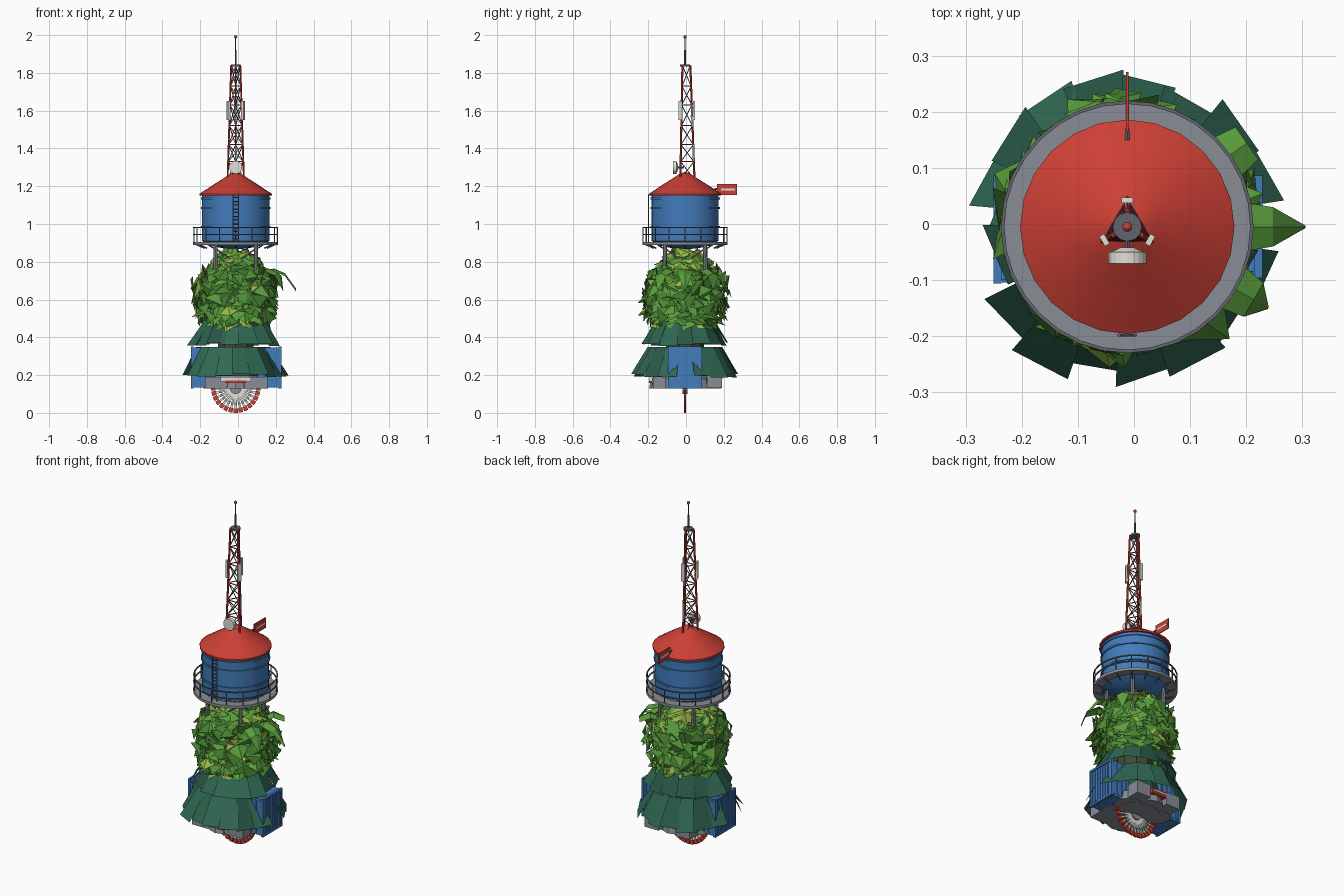
import bpy, bmesh, math, random
from math import sin, cos, pi, radians
from mathutils import Matrix, Vector

if "Cube" in bpy.data.objects:
    bpy.data.objects.remove(bpy.data.objects["Cube"])

random.seed(7)
CX, CY = -0.012, -0.005
AXIS = Vector((CX, CY, 0))
COL = dict(blue=(.055, .2, .5), red=(.6, .05, .035), white=(.75, .74, .68), steel=(.12, .13, .15),
           grey=(.25, .27, .3), pine=(.03, .14, .085), pine2=(.022, .1, .065), leaf=(.1, .34, .045),
           leaf2=(.06, .22, .03), lime=(.32, .5, .07), bark=(.05, .07, .035))
MATS = {}
for key, rgb in COL.items():
    MATS[key] = bpy.data.materials.new(key)
    MATS[key].diffuse_color = (*rgb, 1)


def finish(name, bm, *cols, smooth=False):
    me = bpy.data.meshes.new(name)
    bm.to_mesh(me)
    bm.free()
    for c in cols:
        me.materials.append(MATS[c])
    ob = bpy.data.objects.new(name, me)
    bpy.context.collection.objects.link(ob)
    if smooth:
        bpy.ops.object.select_all(action='DESELECT')
        bpy.context.view_layer.objects.active = ob
        ob.select_set(True)
        bpy.ops.object.shade_smooth_by_angle(angle=radians(30))
    return ob


def paint(verts, mi):
    for f in {f for v in verts for f in v.link_faces}:
        f.material_index = mi


def box(bm, c, s, mi=0, rot=Matrix()):
    m = Matrix.Translation(c) @ rot.to_4x4() @ Matrix.Diagonal((*s, 1))
    paint(bmesh.ops.create_cube(bm, size=1, matrix=m)['verts'], mi)


def rod(bm, p, q, r, n=6, mi=0, r2=None):
    p, q = Vector(p), Vector(q)
    d = q - p
    m = Matrix.Translation((p + q) / 2) @ d.to_track_quat('Z', 'Y').to_matrix().to_4x4()
    paint(bmesh.ops.create_cone(bm, cap_ends=True, segments=n, radius1=r, radius2=r if r2 is None else r2,
                                depth=d.length, matrix=m)['verts'], mi)


def polar(r, a, z):
    return Vector((CX + r * cos(a), CY + r * sin(a), z))


def lathe(bm, prof, n, mi=0, closed=False):
    rings = [[bm.verts.new(polar(r, 2 * pi * i / n, z)) for i in range(n)] for r, z in prof]
    pairs = list(zip(rings, rings[1:])) + ([(rings[-1], rings[0])] if closed else [])
    for a, b in pairs:
        for i in range(n):
            j = (i + 1) % n
            bm.faces.new((a[i], a[j], b[j], b[i])).material_index = mi


# water tank: drum with bowl bottom, hoops, conical roof
bm = bmesh.new()
lathe(bm, [(.002, .865), (.07, .872), (.13, .885), (.178, .91), (.178, 1.155)], 32)
for z in (.985, 1.085, 1.135):
    lathe(bm, [(.178, z - .005), (.184, z - .005), (.184, z + .005), (.178, z + .005)], 32)
finish('tank_drum', bm, 'blue', smooth=True)
bm = bmesh.new()
lathe(bm, [(.002, 1.15), (.191, 1.15), (.191, 1.16), (.12, 1.207), (.06, 1.245), (.025, 1.268), (.002, 1.275)], 24)
finish('tank_roof', bm, 'red', smooth=True)

# walkway and railing
bm = bmesh.new()
lathe(bm, [(.175, .89), (.225, .89), (.225, .905), (.175, .905)], 32, closed=True)
finish('walkway', bm, 'grey')
bm = bmesh.new()
for z in (.945, .982):
    lathe(bm, [(.219, z - .003), (.225, z - .003), (.225, z + .003), (.219, z + .003)], 32, closed=True)
for i in range(16):
    a = 2 * pi * i / 16
    rod(bm, polar(.222, a, .9), polar(.222, a, .985), .003)
    rod(bm, polar(.21, a, .892), polar(.165, a, .872), .004)
finish('railing', bm, 'steel')

# tank legs with bracing
bm = bmesh.new()
for i in range(4):
    a = pi / 4 + i * pi / 2
    rod(bm, polar(.155, a, .64), polar(.15, a, .9), .011, 8)
    b = a + pi / 2
    rod(bm, polar(.15, a, .72), polar(.15, b, .87), .004)
    rod(bm, polar(.15, b, .72), polar(.15, a, .87), .004)
finish('tank_legs', bm, 'grey')

# ladder on the front of the tank
bm = bmesh.new()
for s in (-1, 1):
    rod(bm, (CX + s * .015, CY - .193, .885), (CX + s * .015, CY - .193, 1.155), .003)
for i in range(13):
    z = .9 + i * .02
    rod(bm, (CX - .015, CY - .193, z), (CX + .015, CY - .193, z), .0025)
finish('ladder', bm, 'steel')

# three-legged lattice mast, red and white bands
bm = bmesh.new()
ANG = [radians(d) for d in (90, 210, 330)]
Z = [1.235, 1.33, 1.42, 1.52, 1.63, 1.73, 1.84]


def mast(a, z):
    return polar(.05 - .022 * (z - 1.235) / .605, a, z)


for k, (z0, z1) in enumerate(zip(Z, Z[1:])):
    for i, a in enumerate(ANG):
        b = ANG[(i + 1) % 3]
        rod(bm, mast(a, z0), mast(a, z1), .0055, 6, 1 if k in (1, 3) and i == 0 else 0)
        rod(bm, mast(a, z1), mast(b, z1), .003, 5, 0)
        rod(bm, mast(a, z0), mast(b, z1), .0025, 5, 2)
        rod(bm, mast(b, z0), mast(a, z1), .0025, 5, 2)
finish('mast', bm, 'red', 'white', 'steel')
bm = bmesh.new()
rod(bm, (CX, CY, 1.833), (CX, CY, 1.845), .026, 12)
rod(bm, (CX, CY, 1.84), (CX, CY, 1.92), .005, 6)
rod(bm, (CX, CY, 1.92), (CX, CY, 1.99), .003, 6)
s = bmesh.ops.create_uvsphere(bm, u_segments=10, v_segments=6, radius=.009, matrix=Matrix.Translation((CX, CY, 1.991)))
paint(s['verts'], 1)
finish('mast_tip', bm, 'steel', 'red')

# panel aerials and dish
bm = bmesh.new()
for a in ANG:
    box(bm, polar(.047, a, 1.6), (.01, .02, .1), 0, Matrix.Rotation(a, 3, 'Z'))
    for z in (1.57, 1.63):
        rod(bm, polar(.03, a, z), polar(.046, a, z), .003, 6, 1)
rod(bm, (CX, -.07, 1.3), (CX, -.05, 1.3), .034, 20)
rod(bm, (CX, -.05, 1.3), (CX, -.042, 1.3), .03, 20, 0, .012)
rod(bm, (CX, -.045, 1.3), (CX, -.01, 1.3), .005, 6, 1)
finish('aerials_and_dish', bm, 'white', 'steel')

# flag-shaped sign at the back of the roof
bm = bmesh.new()
box(bm, (CX, .218, 1.183), (.005, .106, .06))
box(bm, (CX, .222, 1.183), (.007, .075, .011), 1)
rod(bm, (CX, .15, 1.185), (CX, .17, 1.185), .005, 6, 2)
finish('back_sign', bm, 'red', 'white', 'steel')

# leafy crown: random folded leaf cards over a rounded profile
PROF = [(.44, .15), (.5, .185), (.58, .215), (.68, .215), (.74, .185), (.78, .13), (.82, .11), (.86, .045)]


def radius(z):
    for (z0, r0), (z1, r1) in zip(PROF, PROF[1:]):
        if z <= z1:
            return r0 + (r1 - r0) * (z - z0) / (z1 - z0)
    return PROF[-1][1]


bm = bmesh.new()
lathe(bm, [(radius(z) * .78, z) for z in (.44, .52, .6, .68, .74, .79, .83)] + [(.002, .84)], 12, 1)
for v in bm.verts:
    v.co += Vector([random.uniform(-.012, .012) for _ in range(3)])
for i in range(420):
    z = .45 + .395 * ((i + .5) / 420)
    a = i * 2.39996 + random.uniform(-.3, .3)
    r = radius(z) * (1 + .07 * sin(5 * a + 9 * z)) * random.uniform(.86, 1.03)
    out, tan = Vector((cos(a), sin(a), 0)), Vector((-sin(a), cos(a), 0))
    tilt = random.uniform(-.3, .9) + (.5 if z > .74 else 0)
    n = out * cos(tilt) + Vector((0, 0, sin(tilt)))
    up = n.cross(tan)
    sp = random.uniform(0, 2 * pi)
    u, w = tan * cos(sp) + up * sin(sp), up * cos(sp) - tan * sin(sp)
    h = random.uniform(.026, .044)
    c = polar(r, a, z)
    vs = [bm.verts.new(c + u * x * h * random.uniform(.8, 1.2) + w * y * h * random.uniform(.7, 1.1) + n * k * h)
          for x, y, k in ((-1, -1, .2), (1, -1, -.4), (1, 1, .2), (-1, 1, -.4))]
    mi = 2 if random.random() < (.5 if z > .76 else .15) else random.choice((0, 0, 1))
    for t in ((0, 1, 2), (0, 2, 3)):
        bm.faces.new([vs[j] for j in t]).material_index = mi
finish('leafy_crown', bm, 'leaf', 'leaf2', 'lime')

# long drooping leaves on the right
bm = bmesh.new()
for deg, tip in ((0, .318), (-30, .29), (35, .26)):
    a = radians(deg)
    path = [(.13, .73, .01), (.2, .765, .045), (.26, .74, .035), (tip, .66, .002)]
    t = Vector((-sin(a), cos(a), 0))
    rows = [[bm.verts.new(polar(r, a, z - .015 * abs(k)) + t * k * w) for k in (-1, 0, 1)] for r, z, w in path]
    for p, q in zip(rows, rows[1:]):
        for k in (0, 1):
            bm.faces.new((p[k], p[k + 1], q[k + 1], q[k]))
finish('long_leaves', bm, 'leaf')

# conifer skirts: overlapping flared panels in two tiers
for name, n, r0, z0, r1, z1, lower in (('lower_skirt', 18, .185, .35, .268, .195, True),
                                       ('upper_skirt', 15, .15, .49, .225, .36, False)):
    bm = bmesh.new()
    for i in range(n):
        deg = i * 360 / n
        if lower and (deg < 19 or deg > 341 or 175 < deg < 205):
            continue
        a = radians(deg)
        j = random.uniform(-.015, .018)
        zb = z1 + random.uniform(-.008, .012)
        t = Vector((-sin(a), cos(a), 0))
        off = Vector((-.014, 0, 0)) if lower else Vector()
        tw = random.uniform(-.012, .012)
        w0, w1 = pi * r0 / n * 1.15, pi * r1 / n * 1.2
        q = [polar(r0 - tw, a, z0) - t * w0, polar(r0 + tw, a, z0) + t * w0,
             polar(r1 + j + tw, a, zb) + t * w1, polar(r1 + j - tw, a, zb) - t * w1]
        bm.faces.new([bm.verts.new(p + off) for p in q]).material_index = random.choice((0, 0, 1))
    lathe(bm, [(r0 * .97, z0 - .008), (r1 * .8, z1 + .04)] if not lower else [(r0 * .6, z0), (r0 * .8, z1)], 12, 1)
    finish(name, bm, 'pine', 'pine2')

# trunk inside
bm = bmesh.new()
rod(bm, (CX, CY, .17), (CX, CY, .7), .1, 10)
finish('trunk', bm, 'bark')

# blue ribbed containers either side
for name, x0, x1, y0, y1, side in (('right_container', .1, .222, -.09, .08, 1), ('left_container', -.243, -.12, -.1, .08, -1)):
    bm = bmesh.new()
    yc, dy, face = (y0 + y1) / 2, y1 - y0, x1 if side > 0 else x0
    box(bm, ((x0 + x1) / 2, yc, .24), (x1 - x0, dy, .212))
    for i in range(8):
        box(bm, (face, y0 + dy * (i + .5) / 8, .24), (.008, dy / 18, .19))
    for y in (y0, y1):
        box(bm, (face, y, .24), (.014, .012, .22))
        for k in range(4):
            box(bm, (x0 + (x1 - x0) * (k + .5) / 4, y, .24), (.015, .008, .19))
    for z in (.136, .345):
        box(bm, (face, yc, z), (.014, dy, .012))
    finish(name, bm, 'blue')

# grey lobed base with machine blocks
bm = bmesh.new()
rod(bm, (CX, CY, .128), (CX, CY, .2), .135, 12)
for i in range(6):
    p = polar(.115, radians(30 + 60 * i), .13)
    rod(bm, p, p + Vector((0, 0, .055)), .075, 10, 0, .065)
for x in (-.11, .09):
    box(bm, (x, .15, .17), (.09, .08, .075))
    box(bm, (x, -.14, .16), (.13, .07, .06))
finish('base', bm, 'grey')
bm = bmesh.new()
box(bm, (CX, -.185, .178), (.16, .014, .022))
box(bm, (CX, -.19, .165), (.11, .014, .012), 1)
box(bm, (-.02, .175, .185), (.1, .03, .03), 1)
box(bm, (-.02, .192, .185), (.08, .006, .008), 0)
finish('bumper_bars', bm, 'white', 'red')

# fan of striped arms under the base
bm = bmesh.new()
for i in range(15):
    a = radians(-180 + i * 180 / 14)
    R = Matrix.Rotation(-a, 3, 'Y')
    d = Vector((cos(a), 0, sin(a)))
    c = Vector((CX, CY, .13))
    box(bm, c + d * .065, (.09, .008, .011), 0, R)
    box(bm, c + d * .118, (.024, .012, .022), 1, R)
    box(bm, c + d * .082, (.016, .01, .013), 2, R)
rod(bm, (CX, CY - .014, .13), (CX, CY + .014, .13), .03, 16, 2)
finish('striped_fan', bm, 'white', 'red', 'grey')

for m in bpy.data.materials:
    if m.users and not m.is_grease_pencil:
        m.use_nodes = True
        m.node_tree.nodes["Principled BSDF"].inputs["Base Color"].default_value = m.diffuse_color
